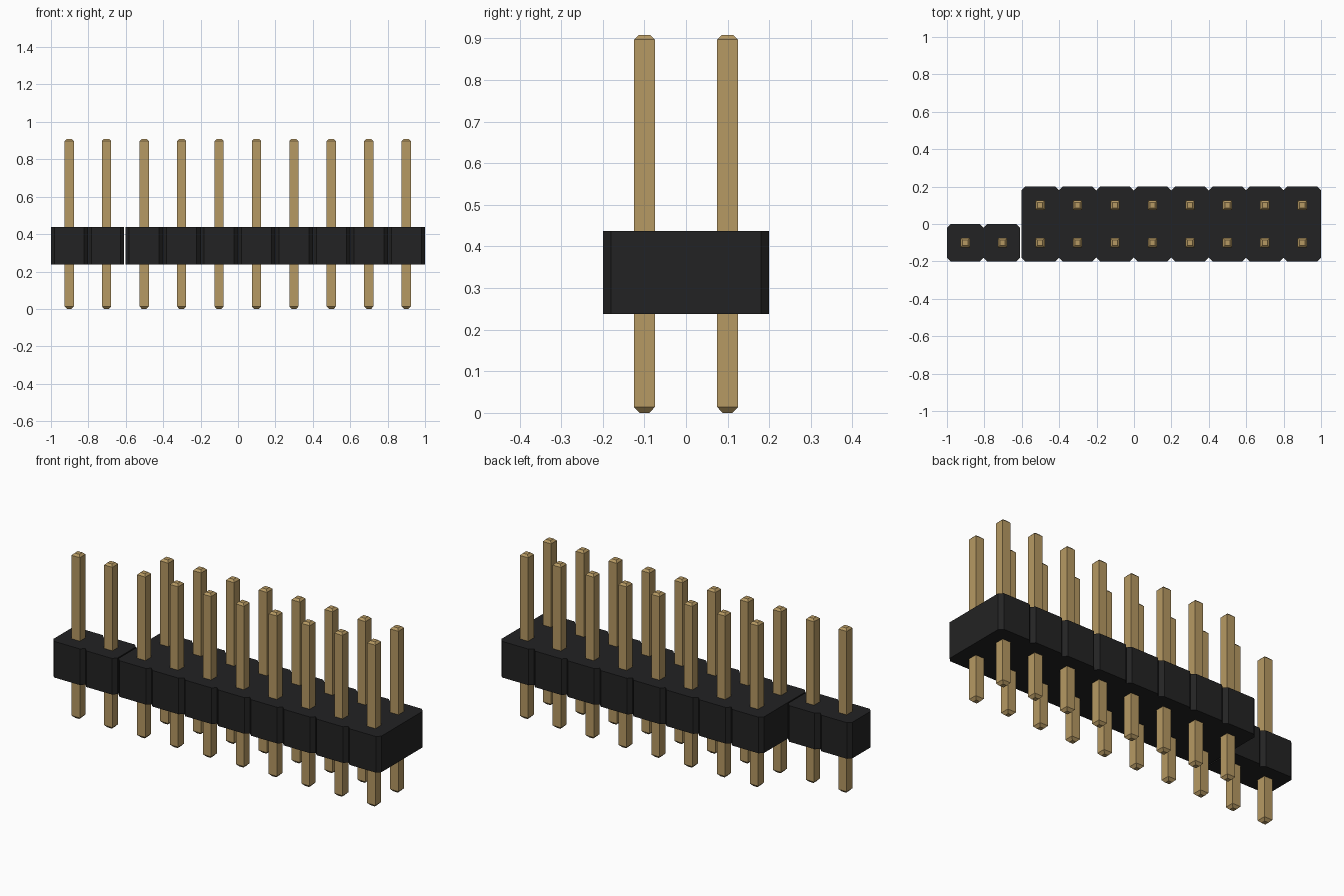
import bpy, bmesh

if "Cube" in bpy.data.objects:
    bpy.data.objects.remove(bpy.data.objects["Cube"])

Z_LOW, Z_HIGH = 0.238, 0.437   # housing bottom and top
CHAMFER = 0.02


def material(name, rgb):
    m = bpy.data.materials.new(name)
    m.diffuse_color = (*rgb, 1)
    m.use_nodes = True
    m.node_tree.nodes["Principled BSDF"].inputs["Base Color"].default_value = m.diffuse_color
    return m


black = material("black plastic", (0.0165, 0.0165, 0.0168))
gold = material("gold metal", (0.47, 0.32, 0.125))


def finish(name, bm, mat):
    bmesh.ops.recalc_face_normals(bm, faces=bm.faces)
    mesh = bpy.data.meshes.new(name)
    bm.to_mesh(mesh)
    bm.free()
    mesh.materials.append(mat)
    obj = bpy.data.objects.new(name, mesh)
    bpy.context.collection.objects.link(obj)
    return obj


def housing(name, x0, x1, y0, y1, cells):
    """Strip of cells with chamfered corners, extruded upward."""
    pitch, c = (x1 - x0) / cells, CHAMFER
    front, back = [], []
    for i in range(cells):
        a, b = x0 + i * pitch, x0 + (i + 1) * pitch
        front += [(a, y0 + c), (a + c, y0), (b - c, y0)]
        back += [(a, y1 - c), (a + c, y1), (b - c, y1)]
    front.append((x1, y0 + c))
    back.append((x1, y1 - c))
    bm = bmesh.new()
    base = bm.faces.new([bm.verts.new((x, y, Z_LOW)) for x, y in front + back[::-1]])
    top = bmesh.ops.extrude_face_region(bm, geom=[base])["geom"]
    bmesh.ops.translate(bm, vec=(0, 0, Z_HIGH - Z_LOW),
                        verts=[v for v in top if isinstance(v, bmesh.types.BMVert)])
    return finish(name, bm, black)


def pin(name, x, y):
    """Square post with tapered tips: (height, half width) sections."""
    sections = [(0, 0.012), (0.014, 0.025), (0.897, 0.025), (0.908, 0.014)]
    bm = bmesh.new()
    rings = [[bm.verts.new((x + sx * h, y + sy * h, z))
              for sx, sy in ((-1, -1), (1, -1), (1, 1), (-1, 1))] for z, h in sections]
    for lo, hi in zip(rings, rings[1:]):
        for k in range(4):
            n = (k + 1) % 4
            bm.faces.new((lo[k], lo[n], hi[n], hi[k]))
    bm.faces.new(rings[0])
    bm.faces.new(rings[-1])
    return finish(name, bm, gold)


# Housings: a two-row block and a short single-row block beside it
housing("double_row_housing", -0.602, 1.0, -0.2, 0.2, 8)
housing("single_row_housing", -1.0, -0.609, -0.2, 0.0, 2)

# Pins
for i in range(8):
    for row, y in (("front", -0.1), ("back", 0.1)):
        pin(f"{row}_pin_{i + 1}", -0.502 + i * 0.2003, y)
for i, x in enumerate((-0.902, -0.703)):
    pin(f"single_row_pin_{i + 1}", x, -0.1)
